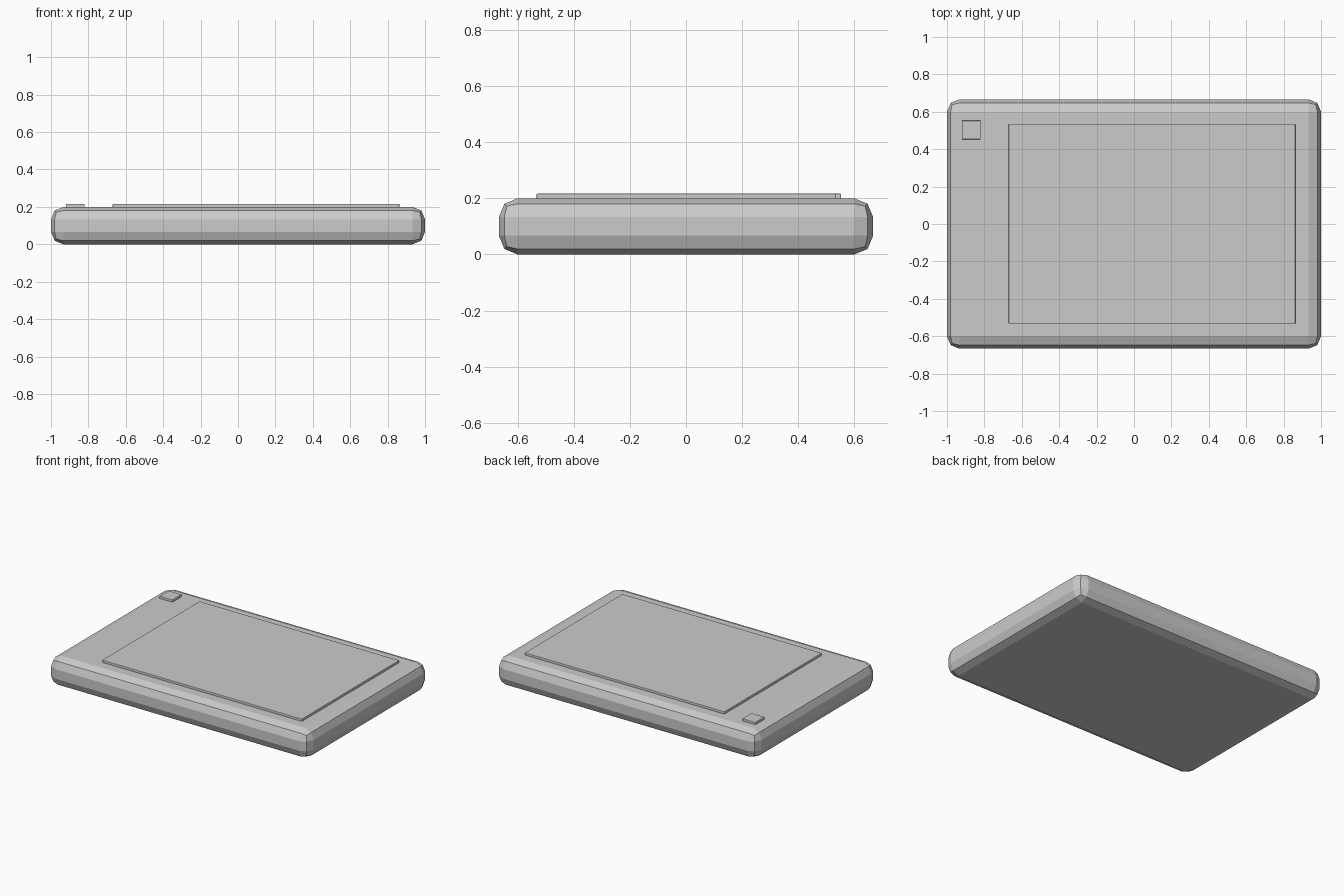
import bpy

if "Cube" in bpy.data.objects:
    bpy.data.objects.remove(bpy.data.objects["Cube"])


def rounded_box(name, x, y, z, bevel, segments):
    """Box from (min, max) ranges with all edges bevelled."""
    ranges = (x, y, z)
    bpy.ops.mesh.primitive_cube_add(size=1, location=[(a + b) / 2 for a, b in ranges])
    ob = bpy.context.object
    ob.name = name
    ob.scale = [b - a for a, b in ranges]
    bpy.ops.object.transform_apply(location=False, rotation=False, scale=True)
    mod = ob.modifiers.new("edge_bevel", "BEVEL")
    mod.width = bevel
    mod.segments = segments
    mod.limit_method = 'NONE'
    return ob


# Main slab with chunky two-step rounded edges
rounded_box("body", (-1, 1), (-0.6667, 0.6667), (0, 0.2), 0.0667, 2)

# Raised work surface, offset to the right
rounded_box("raised_panel", (-0.67, 0.863), (-0.533, 0.535), (0.183, 0.2167), 0.004, 2)

# Small square button in the back left corner
rounded_box("button", (-0.92, -0.82), (0.453, 0.553), (0.183, 0.2167), 0.004, 2)
